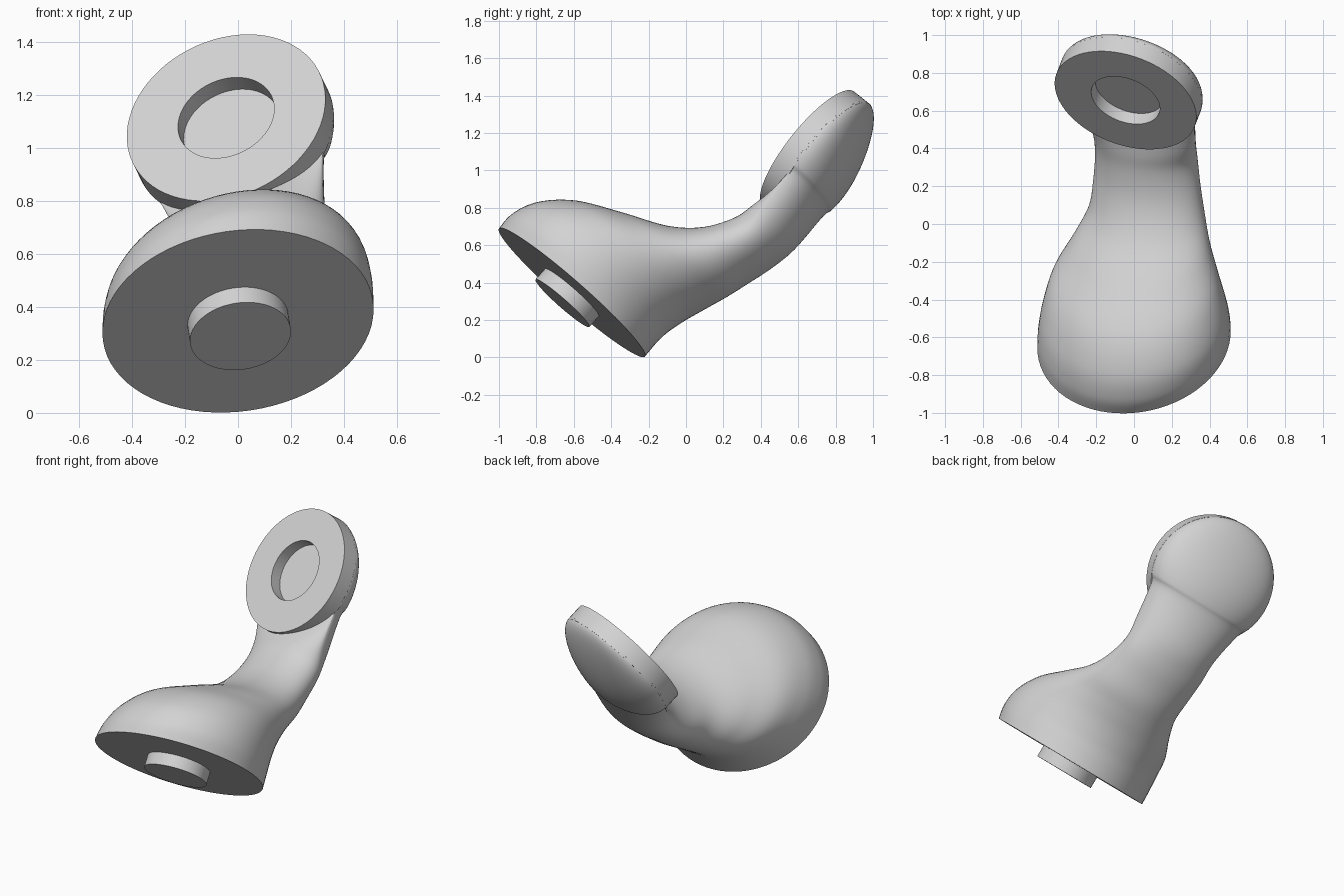
import bpy, bmesh, math
from mathutils import Vector, Matrix

cube = bpy.data.objects.get("Cube")
if cube:
    bpy.data.objects.remove(cube, do_unlink=True)

SEG = 72
grey = bpy.data.materials.new("light_grey")
grey.use_nodes = True
grey.diffuse_color = (0.65, 0.65, 0.65, 1)
grey.node_tree.nodes["Principled BSDF"].inputs["Base Color"].default_value = (0.65, 0.65, 0.65, 1)


def loft(name, rings):
    """Skin a list of point rings and cap both ends."""
    bm = bmesh.new()
    rows = [[bm.verts.new(p) for p in ring] for ring in rings]
    for a, b in zip(rows, rows[1:]):
        for i in range(SEG):
            j = (i + 1) % SEG
            bm.faces.new((a[i], a[j], b[j], b[i]))
    bm.faces.new(rows[0])
    bm.faces.new(rows[-1])
    bmesh.ops.recalc_face_normals(bm, faces=bm.faces)
    mesh = bpy.data.meshes.new(name)
    bm.to_mesh(mesh)
    bm.free()
    mesh.materials.append(grey)
    ob = bpy.data.objects.new(name, mesh)
    bpy.context.collection.objects.link(ob)
    bpy.ops.object.select_all(action='DESELECT')
    ob.select_set(True)
    bpy.context.view_layer.objects.active = ob
    bpy.ops.object.shade_smooth_by_angle(angle=math.radians(35))
    return ob


def ring(c, u, w, f, front, back):
    """Oval ring, with separate front and back half thickness."""
    pts = []
    for i in range(SEG):
        t = 2 * math.pi * i / SEG
        s = math.sin(t)
        pts.append(c + u * (w * math.cos(t)) + f * (s * (front if s > 0 else back)))
    return pts


def turned(name, centre, axis, profile):
    """Round part from (radius, height) pairs along an axis."""
    q = axis.to_track_quat('Z', 'Y')
    x, y = q @ Vector((1, 0, 0)), q @ Vector((0, 1, 0))
    return loft(name, [ring(centre + axis * h, x, r, y, r, r) for r, h in profile])


# Mounting frames of the two round ends
base_c = Vector((0, -0.61, 0.347))
base_n = Vector((0.12, -0.656, -0.745)).normalized()
base_u = Vector((0.99, 0.085, 0.085)).normalized()
head_c = Vector((-0.045, 0.655, 1.115))
head_n = Vector((-0.29, -0.748, 0.596)).normalized()
head_v = head_c - base_c
head_v = (head_v - head_n * head_v.dot(head_n)).normalized()
head_u = head_v.cross(head_n).normalized()
HEAD_R = 0.392

# Arm stations: centre x y z, back y z, half width, front/back ratio
arm = [
    (0, -0.61, 0.347, -0.22, 0.004, 0.516, 1),
    (0, -0.548, 0.418, -0.165, 0.07, 0.515, 1),
    (0, -0.45, 0.48, -0.10, 0.135, 0.498, 1),
    (0.005, -0.30, 0.518, 0, 0.205, 0.455, 1),
    (0.035, -0.12, 0.518, 0.11, 0.27, 0.38, 1),
    (0.065, 0.06, 0.513, 0.22, 0.335, 0.32, 1),
    (0.068, 0.215, 0.546, 0.33, 0.41, 0.295, 1),
    (0.065, 0.365, 0.615, 0.45, 0.495, 0.282, 1),
    (0.05, 0.46, 0.735, 0.575, 0.6, 0.287, 0.5),
]
stations = []
for k, (x, y, z, by, bz, w, r) in enumerate(arm):
    t = k / (len(arm) - 1)
    c = Vector((x, y, z))
    b = Vector((x + 0.05 * t * t, by, bz))
    stations.append((c, b, base_u.lerp(head_u, t) * w, r))

# Domed back of the head, tapering to the rim of the disc
start = math.radians(-34)
for k in range(13):
    a = start + (math.radians(89) - start) * k / 12
    s = HEAD_R * math.sin(a)
    c = head_c - head_n * 0.1 + head_v * s
    depth = math.cos(a) * (0.182 - 0.18 * s)
    stations.append((c, c - head_n * depth, head_u * (HEAD_R * math.cos(a)), 0.1))


def spline(p, q, r, s, t):
    return (q * 2 + (r - p) * t + (p * 2 - q * 5 + r * 4 - s) * t * t
            + (q * 3 - p - r * 3 + s) * t ** 3) * 0.5


rings = []
last = len(stations) - 1
for k in range(last):
    near = [stations[min(max(k + o, 0), last)] for o in (-1, 0, 1, 2)]
    for step in range(6 + (k == last - 1)):
        c, b, u, r = [spline(*col, step / 6) for col in zip(*near)]
        rings.append(ring(c, u, 1, c - b, r, 1))
loft("arm_body", rings)

# Round boss under the base, and recessed disc on the head
turned("base_boss", base_c, base_n, [(0.192, -0.03), (0.192, 0.077)])
turned("head_disc", head_c, head_n,
       [(0.19, -0.075), (0.19, 0), (HEAD_R, 0), (HEAD_R, -0.11)])
